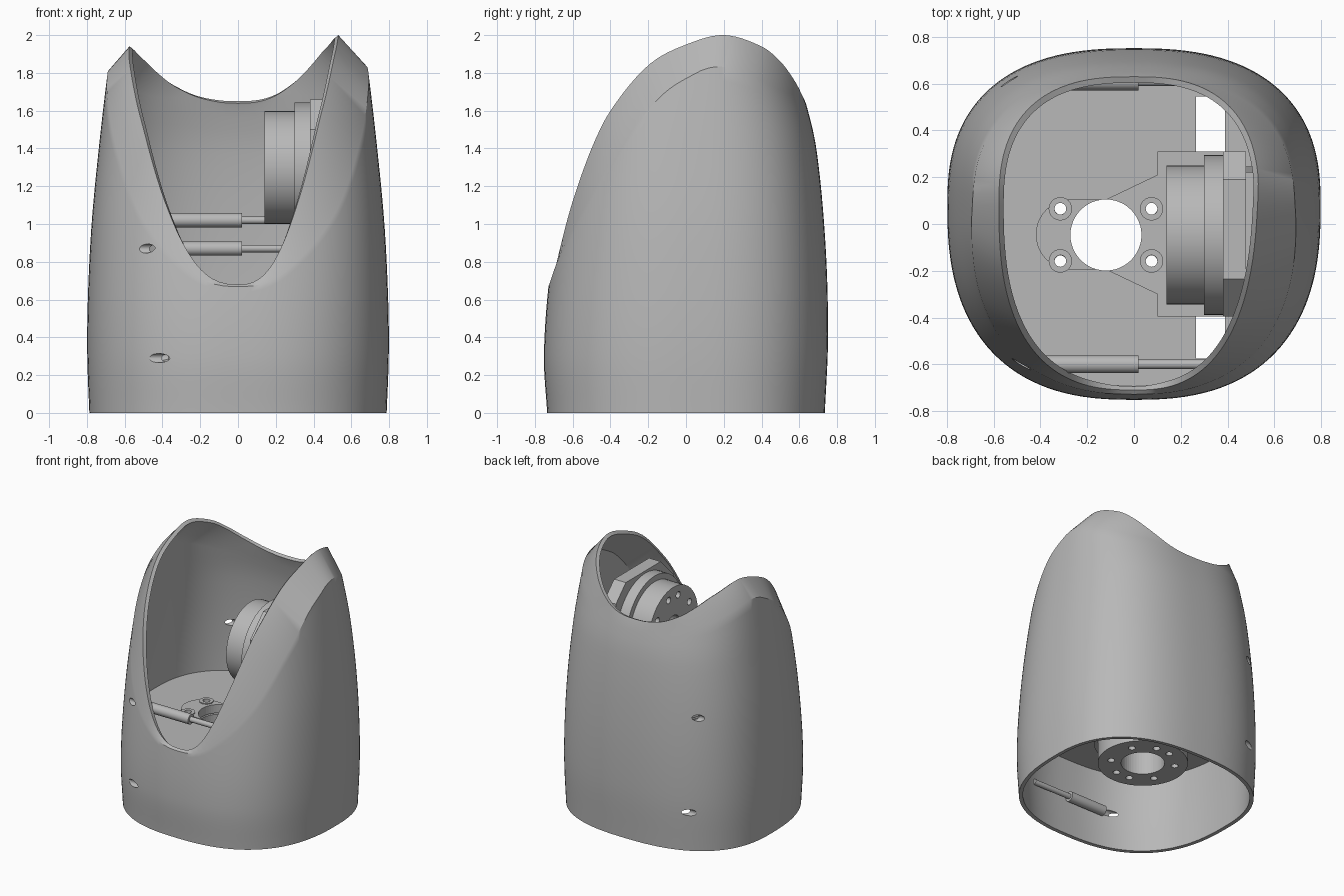
import bpy, bmesh
from math import cos, sin, pi, copysign, radians
from mathutils import Matrix, Vector

if "Cube" in bpy.data.objects:
    bpy.data.objects.remove(bpy.data.objects["Cube"])

grey = bpy.data.materials.new("mid_grey")
grey.use_nodes = True
grey.diffuse_color = (0.48, 0.48, 0.48, 1)
grey.node_tree.nodes["Principled BSDF"].inputs["Base Color"].default_value = (0.48, 0.48, 0.48, 1)


# ---------- helpers ----------
def curve(table, v):
    """Smooth value through (key, value) pairs."""
    v = min(max(v, table[0][0]), table[-1][0])
    i = next(k for k in range(len(table) - 1) if v <= table[k + 1][0])

    def slope(k):
        a, b = table[max(k - 1, 0)], table[min(k + 1, len(table) - 1)]
        return (b[1] - a[1]) / (b[0] - a[0])
    (x0, y0), (x1, y1) = table[i], table[i + 1]
    h = x1 - x0
    t = (v - x0) / h
    s = 1 - t
    return (y0 * (1 + 2 * t) * s * s + slope(i) * h * t * s * s
            + y1 * (3 - 2 * t) * t * t - slope(i + 1) * h * t * t * s)


def blend(lo, hi, v):
    t = min(max((v - lo) / (hi - lo), 0), 1)
    return t * t * (3 - 2 * t)


def squircle(ang, n):
    c, s = cos(ang), sin(ang)
    return copysign(abs(c) ** (2 / n), c), copysign(abs(s) ** (2 / n), s)


def finish(name, bm, helper=False):
    mesh = bpy.data.meshes.new(name)
    bm.to_mesh(mesh)
    bm.free()
    mesh.materials.append(grey)
    ob = bpy.data.objects.new(name, mesh)
    bpy.context.collection.objects.link(ob)
    if helper:
        ob.hide_render = True
        ob.hide_set(True)
        return ob
    bpy.ops.object.select_all(action="DESELECT")
    ob.select_set(True)
    bpy.context.view_layer.objects.active = ob
    bpy.ops.object.shade_smooth_by_angle(angle=radians(32))
    return ob


def cylinder(name, axis, centre, r, lo, hi, helper=False, seg=48):
    """Cylinder along x or z; centre holds the two other coordinates."""
    bm = bmesh.new()
    bmesh.ops.create_cone(bm, cap_ends=True, segments=seg, radius1=r, radius2=r, depth=hi - lo)
    mid = (lo + hi) / 2
    if axis == "x":
        m = Matrix.Translation((mid, *centre)) @ Matrix.Rotation(pi / 2, 4, "Y")
    else:
        m = Matrix.Translation((*centre, mid))
    bmesh.ops.transform(bm, matrix=m, verts=bm.verts)
    return finish(name, bm, helper)


def prism(name, pts, direction, helper=False):
    """Extrude a flat outline of 3D points."""
    bm = bmesh.new()
    face = bm.faces.new([bm.verts.new(p) for p in pts])
    ext = bmesh.ops.extrude_face_region(bm, geom=[face], use_keep_orig=True)
    moved = [g for g in ext["geom"] if isinstance(g, bmesh.types.BMVert)]
    bmesh.ops.translate(bm, vec=Vector(direction), verts=moved)
    bmesh.ops.recalc_face_normals(bm, faces=bm.faces)
    return finish(name, bm, helper)


def box_cutter(name, x0, x1, y0, y1, z0, z1):
    pts = [(x0, y0, z0), (x1, y0, z0), (x1, y1, z0), (x0, y1, z0)]
    return prism(name, pts, (0, 0, z1 - z0), True)


def cut(ob, *cutters):
    for c in cutters:
        m = ob.modifiers.new("cut", "BOOLEAN")
        m.operation, m.object, m.solver = "DIFFERENCE", c, "EXACT"


# ---------- housing shell ----------
HALF_X = [(0, .787), (.3, .798), (.6, .795), (1, .775), (1.4, .737), (1.82, .688), (2, .66)]
FRONT_Y = [(0, .735), (.3, .752), (.7, .725), (1.2, .655), (1.6, .575), (2, .46)]
BACK_Y = [(0, .735), (.4, .752), (.9, .738), (1.4, .69), (1.65, .632), (2, .53)]
RIM_Z = [(-.71, .68), (-.66, .9), (-.6, 1.12), (-.5, 1.4), (-.4, 1.6), (-.2, 1.84),
         (0, 1.95), (.2, 2), (.4, 1.94), (.5, 1.86), (.58, 1.75), (.63, 1.65)]
MID_Y = .08


def wall(ang, z):
    cx, cy = squircle(ang, 2.5)
    reach = curve(BACK_Y, z) - MID_Y if cy > 0 else curve(FRONT_Y, z) + MID_Y
    return curve(HALF_X, z) * cx, MID_Y + reach * cy, z


def rim(ang):
    """Rim point and the height of the chamfer below it."""
    cx, cy = squircle(ang, 2.6)
    y = MID_Y + cy * (.55 if cy > 0 else .79)
    x = cx * (.535 * (1 + .1 * min(0, y - .2)) if cx > 0 else .578)
    z = curve(RIM_Z, y) - .06 * blend(.2, 1, -cx)
    drop = .012 + (.155 if cx > 0 else .115) * blend(.35, .9, abs(cx))
    return (x, y, z), drop


COLS, ROWS = 128, 24
bm = bmesh.new()
columns = []
for j in range(COLS):
    ang = 2 * pi * j / COLS
    tip, drop = rim(ang)
    col = [bm.verts.new(wall(ang, (tip[2] - drop) * r / ROWS)) for r in range(ROWS + 1)]
    columns.append(col + [bm.verts.new(tip)])
for j in range(COLS):
    a, b = columns[j], columns[(j + 1) % COLS]
    for r in range(ROWS + 1):
        bm.faces.new((a[r], b[r], b[r + 1], a[r + 1]))
shell = finish("housing_shell", bm)
thick = shell.modifiers.new("wall", "SOLIDIFY")
thick.thickness, thick.offset = .028, -1
bpy.ops.object.modifier_apply(modifier="wall")
bpy.ops.object.shade_smooth_by_angle(angle=radians(32))

# ---------- cross pins and their drill holes ----------
for label, y, z, start, end in (("front_upper", -.6, .87, -.39, .42), ("front_lower", -.68, .29, -.29, .34),
                                ("back_upper", .61, 1.02, -.43, .42), ("back_lower", .66, .3, -.37, .4)):
    cylinder(label + "_pin_sleeve", "x", (y, z), .038, start, .02, seg=24)
    cylinder(label + "_pin", "x", (y, z), .02, .02, end, seg=24)
    cut(shell, cylinder(label + "_drill", "x", (y, z), .024, -1, start + .01, True, 24))

# ---------- floor plate ----------
FLOOR = .64
HUB = (-.12, -.047)
outline = [wall(2 * pi * j / 96, FLOOR) for j in range(96)]
floor = prism("floor_plate", [(x * .972, y * .972, z - .04) for x, y, z in outline], (0, 0, .04))
bore = cylinder("hub_bore", "z", HUB, .152, .2, .8, True)
SCREWS = [(x, y) for x in (-.315, .075) for y in (.065, -.158)]
screws = [cylinder("screw_hole", "z", p, .025, .2, .8, True, 20) for p in SCREWS]
cut(floor, bore, *screws,
    box_cutter("back_slot", .265, .39, .3, .545, .5, .8),
    box_cutter("front_slot", .265, .39, -.575, -.39, .5, .8))

# ---------- motor bracket ----------
arc = [(-.27 + .15 * cos(a), -.045 + .15 * sin(a)) for a in (pi / 2 + pi * k / 20 for k in range(21))]
foot = arc + [(-.12, -.195), (.1, -.3), (.1, -.395), (.44, -.395), (.44, .31), (.1, .31), (.1, .21), (-.12, .105)]
bracket = prism("bracket_foot", [(x, y, FLOOR) for x, y in foot], (0, 0, .025))
cut(bracket, bore, *screws)
for p, s in zip(SCREWS, screws):
    cut(cylinder("screw_washer", "z", p, .05, FLOOR + .02, FLOOR + .032, seg=24), s)
upright = [(-.395, FLOOR), (.31, FLOOR), (.31, 1.54), (.19, 1.66), (-.235, 1.66), (-.395, 1.5)]
prism("bracket_upright", [(.38, y, z) for y, z in upright], (.1, 0, 0))
for y in (-.32, .22):
    prism("bracket_gusset", [(.47, y, .9), (.62, y, 1), (.58, y, 1.42), (.47, y, 1.5)], (0, .025, 0))


# ---------- motors: stepped drums with a drilled output face ----------
def motor(label, axis, centre, face, r, bore_r, through):
    drum = cylinder(label + "_motor_drum", axis, centre, r, face, face + .16)
    collar = cylinder(label + "_motor_collar", axis, centre, .342, face + .16, face + .26)
    hole = cylinder(label + "_centre_bore", axis, centre, bore_r, face - .1, face + through, True)
    bolts = [cylinder(label + "_bolt_hole", axis,
                      (centre[0] + .225 * cos(a), centre[1] + .225 * sin(a)),
                      .025, face - .1, face + through, True, 20)
             for a in map(radians, (30, 75, 105, 150, 210, 255, 285, 330))]
    cut(drum, hole, *bolts)
    cut(collar, hole, *bolts)


motor("upper", "x", (-.047, 1.3), .14, .298, .08, .1)
motor("lower", "z", HUB, .33, .315, .152, .5)
